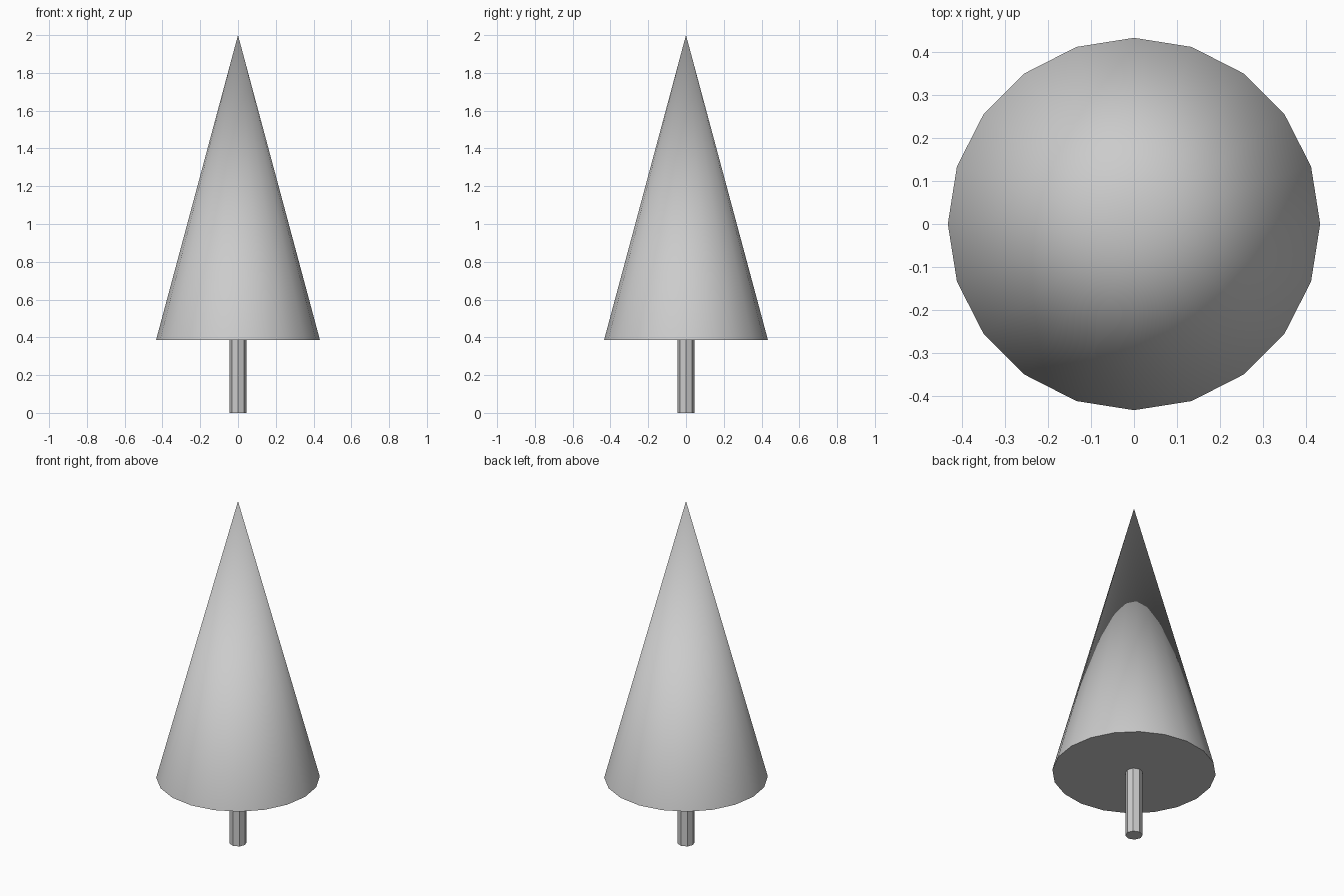
import bpy
from math import radians

if "Cube" in bpy.data.objects:
    bpy.data.objects.remove(bpy.data.objects["Cube"])

BASE_Z, TOP_Z = 0.385, 2.0


def cone(name, sides, r_bottom, r_top, z0, z1, smooth_angle=None):
    """Upright cone or cylinder spanning z0..z1."""
    bpy.ops.mesh.primitive_cone_add(
        vertices=sides, radius1=r_bottom, radius2=r_top,
        depth=z1 - z0, location=(0, 0, (z0 + z1) / 2))
    obj = bpy.context.object
    obj.name = name
    if smooth_angle:
        bpy.ops.object.shade_smooth_by_angle(angle=radians(smooth_angle))
    return obj


# Foliage: smooth-sided 20-gon cone with a flat underside
cone("foliage", 20, 0.434, 0.0, BASE_Z, TOP_Z, 30)

# Trunk: slim faceted post meeting the underside
cone("trunk", 8, 0.046, 0.046, 0.0, BASE_Z)
